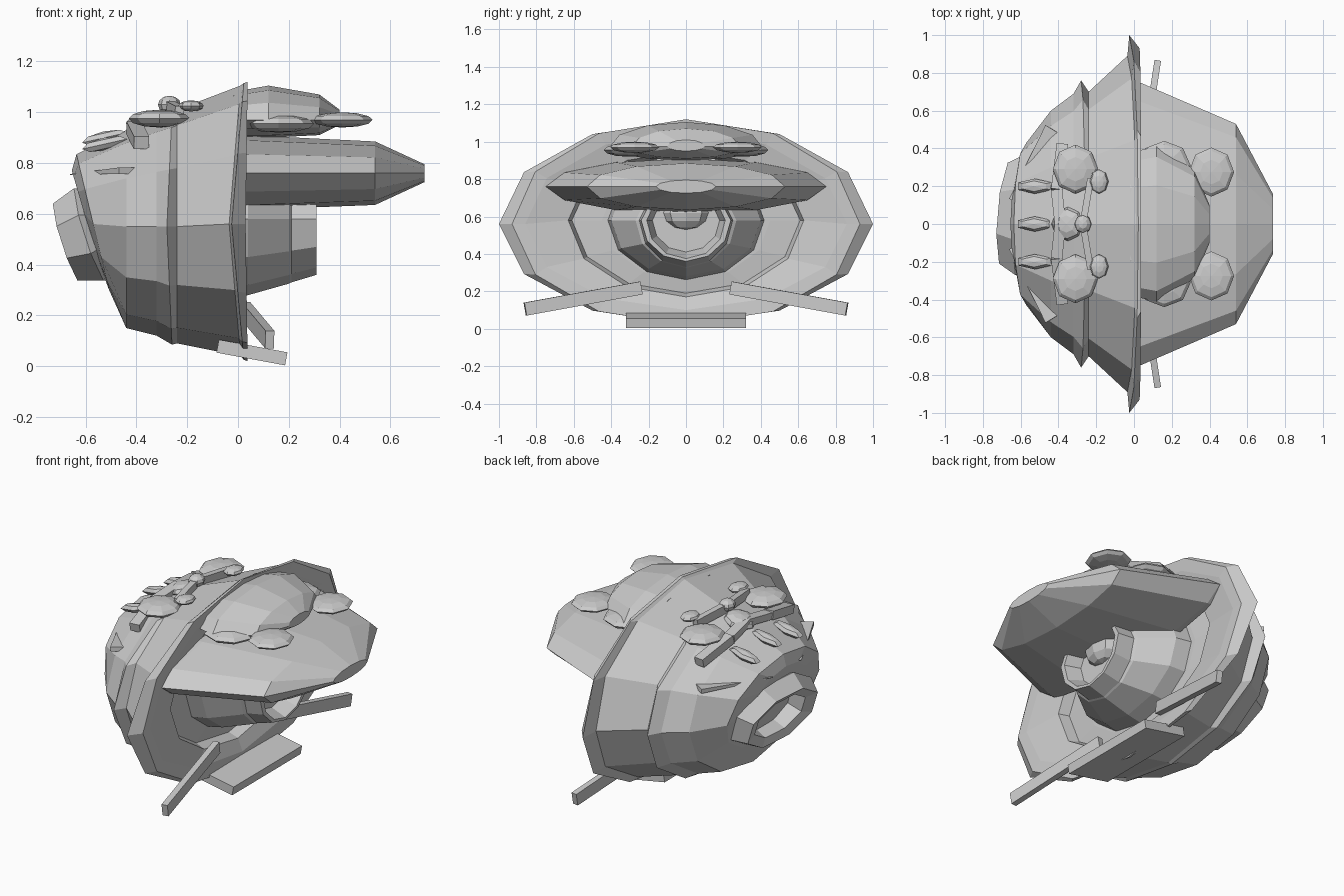
import bpy, bmesh, math
from mathutils import Vector, Matrix

grey = bpy.data.materials.new("hull grey")
grey.diffuse_color = (0.6, 0.6, 0.6, 1)
TAU = math.tau


def finish(name, bm):
    bmesh.ops.recalc_face_normals(bm, faces=bm.faces)
    me = bpy.data.meshes.new(name)
    bm.to_mesh(me)
    bm.free()
    me.materials.append(grey)
    ob = bpy.data.objects.new(name, me)
    bpy.context.collection.objects.link(ob)
    return ob


def loft(name, sections, n=12):
    """Skin elliptical sections (x, half width, bottom, mid, top, lean, bow)."""
    bm = bmesh.new()
    rings = []
    for x, ry, zb, zm, zt, lean, bow in sections:
        ring = []
        for i in range(n):
            a = TAU * i / n
            s = math.sin(a)
            z = zm + s * ((zt - zm) if s > 0 else (zm - zb))
            ring.append(bm.verts.new((x - lean * (z - zm) + bow * abs(s), ry * math.cos(a), z)))
        rings.append(ring)
    for r, q in zip(rings, rings[1:]):
        for i in range(n):
            j = (i + 1) % n
            bm.faces.new((r[i], r[j], q[j], q[i]))
    bm.faces.new(rings[0])
    bm.faces.new(rings[-1])
    return finish(name, bm)


def ball(name, loc, size, tilt=0, u=8, v=6):
    bm = bmesh.new()
    bmesh.ops.create_uvsphere(bm, u_segments=u, v_segments=v, radius=1)
    m = Matrix.Translation(loc) @ Matrix.Rotation(tilt, 4, 'Y') @ Matrix.Diagonal((*size, 1))
    bm.transform(m)
    return finish(name, bm)


def bar(name, p, q, w, h, taper=1.0):
    """Straight four-sided bar from p to q, w across and h high."""
    p, q = Vector(p), Vector(q)
    d = (q - p).normalized()
    side = d.cross(Vector((0, 0, 1))).normalized()
    up = side.cross(d)
    bm = bmesh.new()
    ends = []
    for c, t in ((p, 1), (q, taper)):
        ends.append([bm.verts.new(c + side * w * t * a / 2 + up * h * t * b / 2)
                     for a, b in ((-1, -1), (1, -1), (1, 1), (-1, 1))])
    for i in range(4):
        j = (i + 1) % 4
        bm.faces.new((ends[0][i], ends[0][j], ends[1][j], ends[1][i]))
    bm.faces.new(ends[0])
    bm.faces.new(ends[1])
    return finish(name, bm)


# Main shell: leaning back, raised ridge, flared rim, front face and recess
loft("shell", [
    (-0.605, 0.25, 0.42, 0.60, 0.77, 0.29, 0),
    (-0.57, 0.43, 0.30, 0.56, 0.835, 0.24, 0),
    (-0.44, 0.60, 0.15, 0.55, 0.93, 0, 0),
    (-0.32, 0.69, 0.12, 0.55, 0.98, 0, 0),
    (-0.28, 0.76, 0.085, 0.55, 1.0, 0, 0.02),
    (-0.24, 0.70, 0.09, 0.55, 1.01, 0, 0),
    (-0.035, 0.89, 0.04, 0.56, 1.105, 0, 0.045),
    (-0.025, 1.00, 0.025, 0.56, 1.115, 0, 0.048),
    (0.03, 0.93, 0.02, 0.56, 1.12, 0, 0.008),
    (0.03, 0.86, 0.10, 0.56, 1.05, 0, 0),
    (0.00, 0.63, 0.17, 0.58, 0.95, 0, 0),
    (-0.06, 0.61, 0.19, 0.58, 0.93, 0, 0),
    (-0.05, 0.45, 0.26, 0.58, 0.88, 0, 0),
])

# Broad upper lip
loft("lip", [
    (0.00, 0.75, 0.615, 0.76, 0.91, 0, 0),
    (0.03, 0.75, 0.615, 0.76, 0.91, 0, 0),
    (0.54, 0.53, 0.635, 0.76, 0.885, 0, 0),
    (0.735, 0.16, 0.725, 0.76, 0.795, 0, 0),
])

# Faceted canopy on top of the lip
loft("canopy", [
    (-0.02, 0.38, 0.90, 0.97, 1.08, 0, 0),
    (0.12, 0.41, 0.90, 0.97, 1.105, 0, 0),
    (0.32, 0.29, 0.91, 0.97, 1.07, 0, 0),
    (0.40, 0.10, 0.95, 0.975, 1.01, 0, 0),
])

# Conical nozzle inside the recess, with a collar and a core
loft("nozzle", [
    (-0.06, 0.42, 0.26, 0.58, 0.88, 0, 0),
    (0.04, 0.40, 0.28, 0.58, 0.86, 0, 0),
    (0.20, 0.27, 0.325, 0.58, 0.72, 0, 0),
    (0.21, 0.25, 0.33, 0.58, 0.72, 0, 0),
    (0.31, 0.24, 0.36, 0.58, 0.70, 0, 0),
    (0.31, 0.21, 0.375, 0.58, 0.70, 0, 0),
    (0.22, 0.18, 0.41, 0.58, 0.68, 0, 0),
])
ball("nozzle_core", (0.22, 0, 0.62), (0.07, 0.12, 0.09))

# Rear exhaust ring, wide and tilted downward
bm = bmesh.new()
hoop = []
for i in range(8):
    a = TAU * (i + 0.5) / 8
    hoop.append([bm.verts.new(Vector((r * math.cos(a), r * math.sin(a), h)))
                 for r, h in ((0.19, -0.10), (0.24, -0.03), (0.20, 0.07), (0.145, 0.05), (0.13, -0.08))])
for i in range(8):
    for k in range(5):
        a, b = hoop[i], hoop[(i + 1) % 8]
        bm.faces.new((a[k], b[k], b[(k + 1) % 5], a[(k + 1) % 5]))
turn = Vector((-0.93, 0.08, -0.30)).to_track_quat('Z', 'Y').to_matrix().to_4x4()
bm.transform(Matrix.Translation((-0.605, 0.05, 0.51)) @ turn @ Matrix.Diagonal((1.45, 0.86, 1, 1)))
finish("exhaust_ring", bm)

# Lower front flap
bar("flap", (-0.08, 0, 0.079), (0.19, 0, 0.029), 0.64, 0.052)

for s, tag in ((1, "left"), (-1, "right")):
    # Swept lower fins
    bar("fin_" + tag, (0.03, 0.24 * s, 0.218), (0.125, 0.86 * s, 0.105), 0.035, 0.07)
    # Flat pods on the lip, beside the canopy and on the shell
    ball("lip_pod_" + tag, (0.41, 0.275 * s, 0.97), (0.12, 0.13, 0.03))
    ball("canopy_pod_" + tag, (0.16, 0.31 * s, 0.955), (0.14, 0.13, 0.035))
    ball("shell_pod_" + tag, (-0.31, 0.29 * s, 0.975), (0.12, 0.13, 0.035))
    ball("small_pod_" + tag, (-0.185, 0.225 * s, 1.025), (0.05, 0.065, 0.022))
    # Front rail on the crown
    bar("rail_" + tag, (-0.27, 0, 1.02), (-0.23, 0.24 * s, 1.0), 0.035, 0.05)
    # Rear arched rail
    bar("arch_top_" + tag, (-0.39, 0, 0.965), (-0.41, 0.18 * s, 0.94), 0.06, 0.04)
    bar("arch_end_" + tag, (-0.41, 0.18 * s, 0.94), (-0.38, 0.42 * s, 0.88), 0.06, 0.05)
    # Side blades behind the ridge
    bar("side_blade_" + tag, (-0.43, 0.50 * s, 0.77), (-0.655, 0.13 * s, 0.755), 0.09, 0.025, 0.15)

# Hub on the rail and low dome behind it
ball("hub", (-0.27, 0, 1.03), (0.045, 0.05, 0.035))
ball("rear_dome", (-0.35, 0, 0.96), (0.09, 0.09, 0.04), -0.25)

# Rear thorns
for y, z in ((-0.2, 0.875), (0, 0.90), (0.2, 0.875)):
    ball("thorn", (-0.525, y, z), (0.105, 0.04, 0.025), -0.22, 6, 4)
